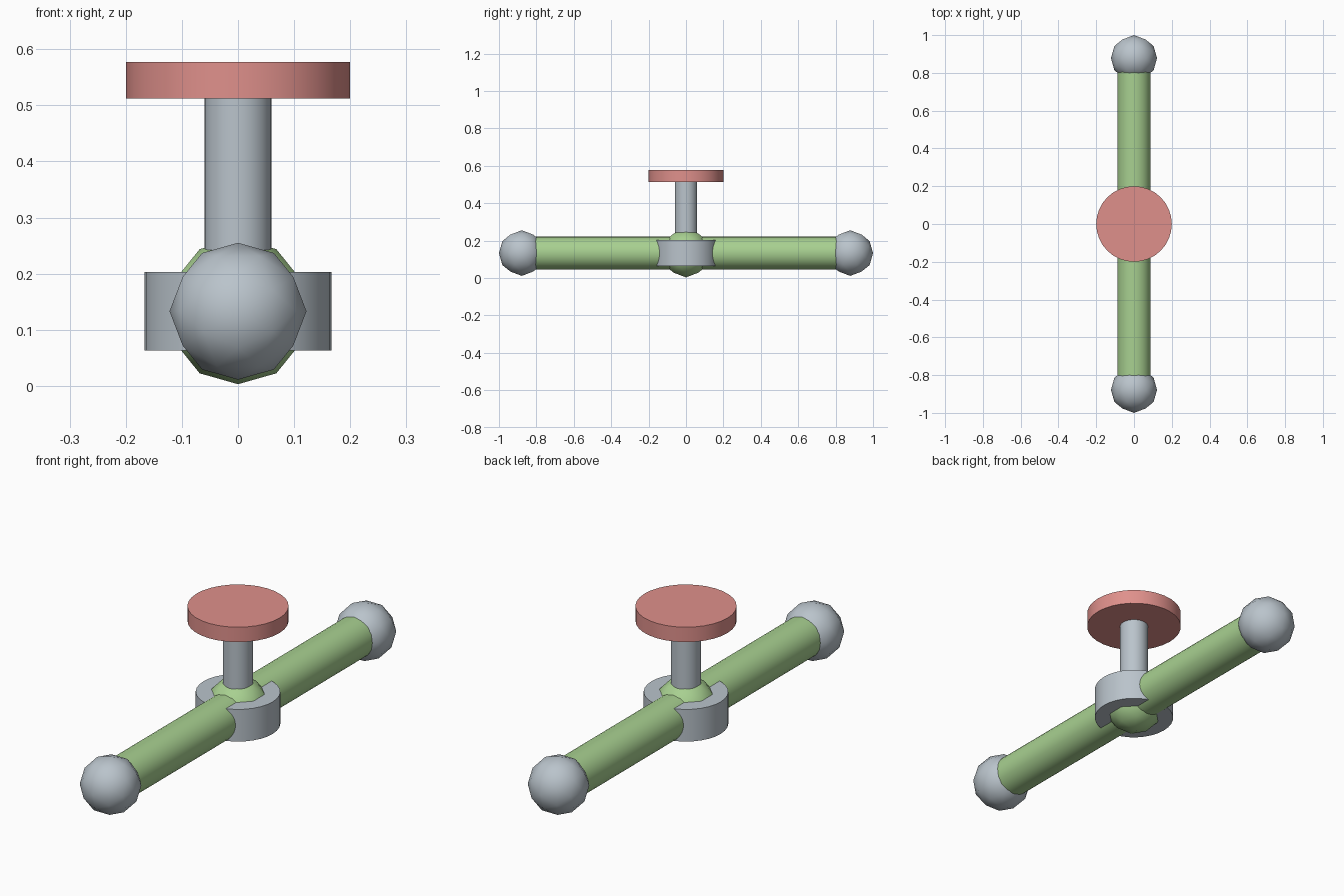
import bpy, bmesh, math
from mathutils import Matrix, Vector

cube = bpy.data.objects.get("Cube")
if cube:
    bpy.data.objects.remove(cube, do_unlink=True)

AXIS_Z = 0.133  # height of the bar's centre line


def material(name, rgb):
    mat = bpy.data.materials.new(name)
    mat.use_nodes = True
    mat.diffuse_color = (*rgb, 1)
    mat.node_tree.nodes["Principled BSDF"].inputs["Base Color"].default_value = (*rgb, 1)
    return mat


red = material("soft_red", (0.74, 0.28, 0.26))
grey = material("cool_grey", (0.49, 0.55, 0.60))
green = material("leaf_green", (0.39, 0.63, 0.28))


def finish(name, bm, mat):
    mesh = bpy.data.meshes.new(name)
    bm.to_mesh(mesh)
    bm.free()
    mesh.materials.append(mat)
    obj = bpy.data.objects.new(name, mesh)
    bpy.context.collection.objects.link(obj)
    bpy.ops.object.select_all(action='DESELECT')
    obj.select_set(True)
    bpy.context.view_layer.objects.active = obj
    bpy.ops.object.shade_smooth_by_angle(angle=math.radians(35))
    return obj


def cylinder(name, radius, start, end, mat):
    """Capped cylinder running between two points."""
    start, end = Vector(start), Vector(end)
    span = end - start
    turn = span.to_track_quat('Z', 'Y').to_matrix().to_4x4()
    bm = bmesh.new()
    bmesh.ops.create_cone(bm, cap_ends=True, segments=32, radius1=radius, radius2=radius,
                          depth=span.length, matrix=Matrix.Translation((start + end) / 2) @ turn)
    return finish(name, bm, mat)


def ball(name, radius, y, mat):
    """Low-poly ball, tilted so that an edge midpoint points along each axis."""
    tilt = Matrix.Rotation(-math.atan(2 / (1 + math.sqrt(5))), 4, 'Y')
    bm = bmesh.new()
    bmesh.ops.create_icosphere(bm, subdivisions=2, radius=radius,
                               matrix=Matrix.Translation((0, y, AXIS_Z)) @ tilt)
    return finish(name, bm, mat)


# Long bar with a ball on each end
cylinder("long_bar", 0.0875, (0, -0.878, AXIS_Z), (0, 0.878, AXIS_Z), green)
for side, y in (("front", -0.878), ("back", 0.878)):
    ball(side + "_end_ball", 0.122, y, grey)

# Central hub: ball inside a collar
ball("hub_ball", 0.13, 0, green)
cylinder("hub_collar", 0.167, (0, 0, 0.063), (0, 0, 0.203), grey)

# Post with a round disc on top
cylinder("post", 0.06, (0, 0, AXIS_Z), (0, 0, 0.53), grey)
cylinder("top_disc", 0.2, (0, 0, 0.512), (0, 0, 0.577), red)
